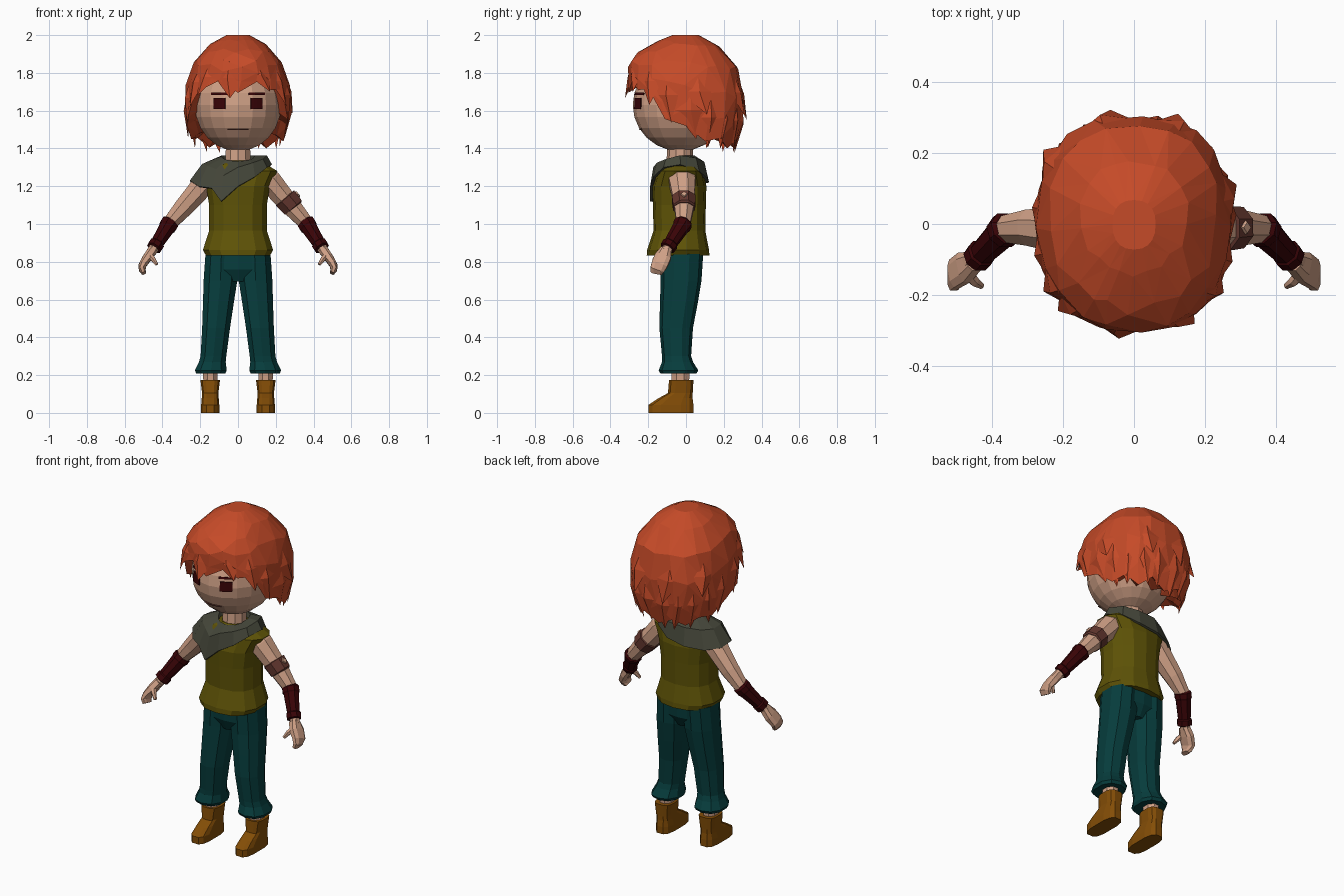
import bpy, bmesh, math, random
from mathutils import Vector

random.seed(4)
if "Cube" in bpy.data.objects:
    bpy.data.objects.remove(bpy.data.objects["Cube"], do_unlink=True)


def material(name, rgb):
    m = bpy.data.materials.new(name)
    m.use_nodes = True
    m.diffuse_color = (*rgb, 1)
    m.node_tree.nodes["Principled BSDF"].inputs["Base Color"].default_value = (*rgb, 1)
    return m


HAIR = material("copper hair", (0.56, 0.069, 0.021))
SKIN = material("warm skin", (0.63, 0.355, 0.24))
OLIVE = material("olive vest", (0.112, 0.086, 0.002))
GREY = material("grey green scarf", (0.058, 0.061, 0.041))
TEAL = material("dark teal cloth", (0.002, 0.046, 0.046))
BOOT = material("tan leather", (0.23, 0.075, 0.002))
MAROON = material("dark maroon", (0.04, 0.001, 0.002))
BROWN = material("brown leather", (0.125, 0.038, 0.028))


def finish(name, bm, mat, recalc=True):
    if recalc:
        bmesh.ops.recalc_face_normals(bm, faces=bm.faces[:])
    mesh = bpy.data.meshes.new(name)
    bm.to_mesh(mesh)
    bm.free()
    mesh.materials.append(mat)
    ob = bpy.data.objects.new(name, mesh)
    bpy.context.collection.objects.link(ob)
    return ob


def bridge(bm, rings):
    for a, b in zip(rings, rings[1:]):
        for i in range(len(a)):
            j = (i + 1) % len(a)
            bm.faces.new((a[i], a[j], b[j], b[i]))


def loft(name, mat, path, sides=8, flat=False, power=2.0, sx=1, turn=0.5):
    """Capped tube through (x, y, z, radius, y radius); flat keeps the rings level."""
    bm = bmesh.new()
    rings = []
    for i, p in enumerate(path):
        c = Vector(p[:3])
        t = Vector(path[min(i + 1, len(path) - 1)][:3]) - Vector(path[max(i - 1, 0)][:3])
        t = Vector((0, 0, 1)) if flat else t.normalized()
        v = (Vector((0, 1, 0)) - t * t.y).normalized()
        u = v.cross(t)
        ring = []
        for k in range(sides):
            a = math.tau * (k + turn) / sides
            ca, sa = math.cos(a), math.sin(a)
            ca = math.copysign(abs(ca) ** (2 / power), ca)
            sa = math.copysign(abs(sa) ** (2 / power), sa)
            q = c + u * ca * p[3] + v * sa * p[-1]
            ring.append(bm.verts.new((q.x * sx, q.y, q.z)))
        rings.append(ring)
    bridge(bm, rings)
    bm.faces.new(rings[0])
    bm.faces.new(rings[-1])
    return finish(name, bm, mat)


def table(points, v):
    for (a, fa), (b, fb) in zip(points, points[1:]):
        if v <= b:
            return fa + (fb - fa) * max(0, (v - a) / (b - a))
    return points[-1][1]


# Head, neck and painted face
HC, HR = Vector((0, -0.03, 1.63)), Vector((0.232, 0.252, 0.245))
bm = bmesh.new()
bmesh.ops.create_uvsphere(bm, u_segments=18, v_segments=12, radius=1)
bmesh.ops.scale(bm, vec=HR, verts=bm.verts)
bmesh.ops.translate(bm, vec=HC, verts=bm.verts)
finish("head", bm, SKIN)
loft("neck", SKIN, [(0, -0.035, 1.28, 0.072), (0, -0.03, 1.45, 0.066)], 10, True)


def face_plate(name, mat, x0, x1, z0, z1, steps=4):
    bm = bmesh.new()
    cols = []
    for i in range(steps + 1):
        x = x0 + (x1 - x0) * i / steps
        col = []
        for z in (z0, z1):
            d = 1.035 - (x / HR.x) ** 2 - ((z - HC.z) / HR.z) ** 2
            col.append(bm.verts.new((x, HC.y - HR.y * math.sqrt(d), z)))
        cols.append(col)
    for a, b in zip(cols, cols[1:]):
        bm.faces.new((a[0], b[0], b[1], a[1]))
    ob = finish(name, bm, mat, False)
    mod = ob.modifiers.new("thickness", "SOLIDIFY")
    mod.thickness, mod.offset = 0.006, -1


for side, x in (("left", 0.1), ("right", -0.1)):
    face_plate(side + "_eye", MAROON, x - 0.031, x + 0.031, 1.61, 1.668)
    face_plate(side + "_brow", MAROON, x - 0.042, x + 0.042, 1.684, 1.695)
face_plate("mouth", BROWN, -0.056, 0.056, 1.498, 1.5005, 6)

# Hair: faceted cap with a ragged hem
PROFILE = [(1.36, 0.8), (1.46, 0.92), (1.6, 1.0), (1.735, 0.99), (1.84, 0.87),
           (1.9, 0.73), (1.95, 0.54), (1.985, 0.34), (2.0, 0.22)]
HEM = [(0, 1.72), (40, 1.735), (57, 1.68), (75, 1.555), (95, 1.48), (125, 1.435), (180, 1.42)]


def hair_point(az, z, k=1.0):
    a = math.radians(az)
    s, c = math.sin(a), -math.cos(a)
    r = table(PROFILE, z) * k
    brow_bulge = 0.055 * max(0, 1 - abs(z - 1.88) / 0.13) * max(0, -c)
    return Vector((0.278 * r * math.copysign(abs(s) ** 0.85, s),
                   0.308 * r * math.copysign(abs(c) ** 0.85, c) - brow_bulge, z))


def hem(az):
    return table(HEM, abs((az + 180) % 360 - 180))


bm = bmesh.new()
COLS = 20
rings = [[] for _ in range(8)]
for i in range(COLS):
    az = 360 * i / COLS
    low = hem(az) + (0.025 if i % 2 else -0.02) + random.uniform(-0.01, 0.01)
    for row, u in enumerate((0, 0.1, 0.3, 0.55, 0.8, 1)):
        wob = 0 if row == 0 else random.uniform(-0.01, 0.025)
        turn = random.uniform(-4, 4) if 0 < row < 5 else 0
        rings[row].append(bm.verts.new(hair_point(az + turn, 2 - (2 - low) * u, 1 + wob)))
    for row, k, up in ((6, 0.84, 0.03), (7, 0.5, 0.06)):
        rings[row].append(bm.verts.new(hair_point(az, low + up, k)))
bridge(bm, rings)
bm.faces.new(rings[0])
bmesh.ops.triangulate(bm, faces=bm.faces[:])
finish("hair_cap", bm, HAIR)

# Hair locks: pointed tufts lying on the cap
bm = bmesh.new()


def lock(az, top, tip, width, flare, skew=0):
    mid = top * 0.55 + tip * 0.45
    t = bm.verts.new(hair_point(az, top, 0.97))
    l = bm.verts.new(hair_point(az - width, mid, 0.97))
    r = bm.verts.new(hair_point(az + width, mid, 0.97))
    o = bm.verts.new(hair_point(az, mid, 1.04))
    b = bm.verts.new(hair_point(az + skew, tip, flare))
    for f in ((t, l, o), (t, o, r), (l, b, o), (o, b, r), (t, r, b), (t, b, l)):
        bm.faces.new(f)


for az in range(74, 300, 19):
    lock(az, hem(az) + 0.24, hem(az) - random.uniform(0.02, 0.055), 13,
         random.uniform(0.98, 1.07), random.uniform(-8, 8))
for az, tip, skew in ((100, 1.58, 6), (154, 1.57, 5), (196, 1.55, -6), (240, 1.6, -5)):
    lock(az, 1.8, tip, 15, 1.09, skew)
for az, tip, skew in ((-55, 1.62, -3), (-38, 1.68, -6), (-9, 1.665, 3),
                      (24, 1.7, 8), (53, 1.63, 4)):
    lock(az, 1.86, tip, 15, 1.06, skew)
finish("hair_locks", bm, HAIR)

# Vest
loft("vest", OLIVE, [(0, -0.042, 0.832, 0.172, 0.166), (0, -0.042, 0.862, 0.19, 0.164),
                     (0, -0.035, 0.965, 0.156, 0.137), (0, -0.035, 1.1, 0.156, 0.14),
                     (0, -0.035, 1.2, 0.172, 0.143), (0, -0.03, 1.28, 0.213, 0.12),
                     (0, -0.03, 1.315, 0.155, 0.1), (0, -0.03, 1.335, 0.08, 0.075)],
     14, True, 2.4)

# Scarf draped over the right shoulder
HEM_POINTS = [(-0.09, -0.19, 1.12), (0.0, -0.19, 1.2), (0.09, -0.172, 1.25), (0.155, -0.12, 1.3),
              (0.18, -0.03, 1.315), (0.14, 0.07, 1.28), (0.05, 0.115, 1.24), (-0.07, 0.122, 1.22),
              (-0.18, 0.085, 1.21), (-0.25, 0.02, 1.22), (-0.255, -0.07, 1.23), (-0.21, -0.135, 1.2),
              (-0.14, -0.175, 1.19)]
bm = bmesh.new()
rings = [[], [], [], []]
for p in HEM_POINTS:
    d = Vector((p[0], p[1] + 0.035, 0)).normalized()
    neck = Vector((d.x * 0.09, d.y * 0.085 - 0.035, 1.362 + 0.03 * min(0, d.y)))
    rim = Vector(p)
    mid = (neck + rim) / 2 + d * 0.018 + Vector((0, 0, 0.028 + random.uniform(-0.008, 0.008)))
    for ring, q in zip(rings, (neck - d * 0.02 - Vector((0, 0, 0.05)), neck, mid, rim)):
        ring.append(bm.verts.new(q))
bridge(bm, rings)
ob = finish("scarf", bm, GREY)
mod = ob.modifiers.new("thickness", "SOLIDIFY")
mod.thickness, mod.offset = 0.014, -1

# Trousers seat
loft("trouser_seat", TEAL, [(0, -0.03, 0.695, 0.06, 0.08), (0, -0.027, 0.76, 0.165, 0.112),
                            (0, -0.025, 0.88, 0.166, 0.116)], 14, True, 2.3)

# Limbs, built once and mirrored
for side, s in (("left", 1), ("right", -1)):
    loft(side + "_trouser_leg", TEAL,
         [(0.088, -0.023, 0.84, 0.088, 0.114), (0.093, -0.026, 0.7, 0.093, 0.108),
          (0.104, -0.038, 0.58, 0.085, 0.1), (0.116, -0.052, 0.45, 0.077, 0.089),
          (0.13, -0.05, 0.3, 0.071, 0.077),
          (0.136, -0.045, 0.27, 0.074, 0.082), (0.144, -0.04, 0.225, 0.088, 0.105),
          (0.144, -0.04, 0.208, 0.08, 0.095)], 10, True, 2.3, s)
    loft(side + "_shin", SKIN, [(0.146, -0.03, 0.14, 0.04, 0.05), (0.146, -0.03, 0.25, 0.043, 0.053)],
         8, True, 2, s)
    loft(side + "_boot", BOOT,
         [(0.147, -0.08, 0, 0.049, 0.122), (0.147, -0.08, 0.042, 0.049, 0.122),
          (0.147, -0.055, 0.078, 0.046, 0.092), (0.147, -0.03, 0.105, 0.044, 0.067),
          (0.147, -0.025, 0.175, 0.053, 0.066)], 12, True, 3.2, s)
    loft(side + "_arm", SKIN,
         [(0.13, -0.02, 1.255, 0.062, 0.072), (0.17, -0.02, 1.225, 0.068, 0.075),
          (0.22, -0.015, 1.165, 0.062, 0.066), (0.29, -0.01, 1.085, 0.055),
          (0.36, -0.015, 1.005, 0.042), (0.44, -0.09, 0.88, 0.03), (0.46, -0.11, 0.85, 0.028)],
         8, sx=s)
    loft(side + "_bracer", MAROON,
         [(0.355, -0.01, 1.013, 0.04), (0.36, -0.013, 1.007, 0.05), (0.372, -0.024, 0.987, 0.05),
          (0.376, -0.028, 0.981, 0.045), (0.427, -0.08, 0.9, 0.037), (0.43, -0.083, 0.895, 0.043),
          (0.444, -0.098, 0.873, 0.042), (0.446, -0.1, 0.87, 0.03)], 8, sx=s)
    loft(side + "_hand", SKIN,
         [(0.45, -0.105, 0.865, 0.027, 0.03), (0.478, -0.122, 0.825, 0.026, 0.046),
          (0.505, -0.14, 0.785, 0.021, 0.045), (0.508, -0.152, 0.76, 0.018, 0.04),
          (0.498, -0.157, 0.74, 0.013, 0.032)], 8, power=2.8, sx=s)
    loft(side + "_thumb", SKIN,
         [(0.472, -0.135, 0.84, 0.017), (0.45, -0.162, 0.815, 0.015), (0.43, -0.175, 0.785, 0.009)],
         6, sx=s)

# Band with a small diamond on the left upper arm
loft("arm_band", BROWN, [(0.247, -0.012, 1.14, 0.06), (0.25, -0.012, 1.136, 0.068),
                         (0.292, -0.01, 1.088, 0.063), (0.295, -0.01, 1.084, 0.055)], 8)
loft("band_diamond", SKIN, [(0.314, -0.01, 1.156, 0.02), (0.32, -0.01, 1.161, 0.016)], 4, turn=0)
